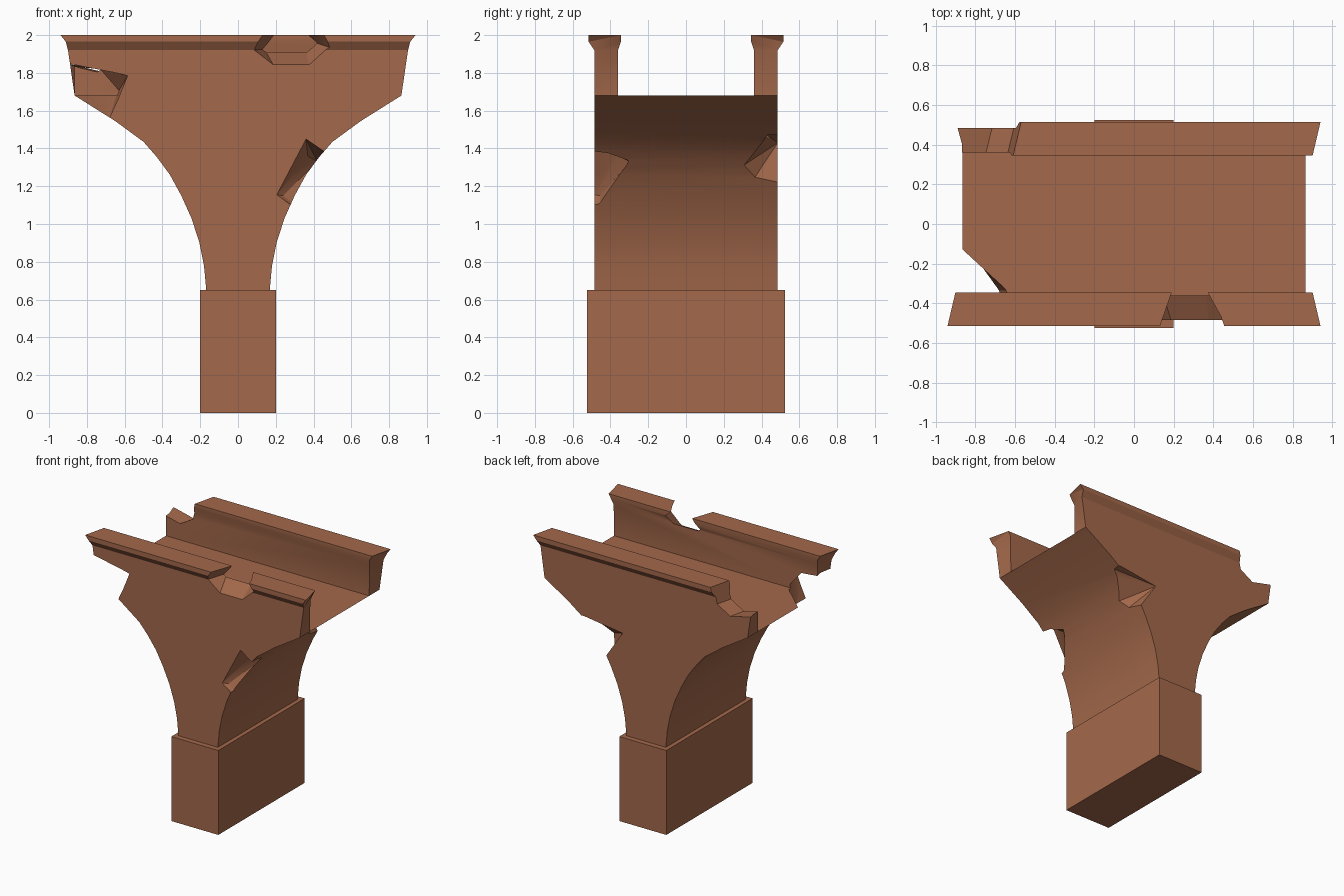
import bpy, bmesh

if "Cube" in bpy.data.objects:
    bpy.data.objects.remove(bpy.data.objects["Cube"])

mat = bpy.data.materials.new("brick_brown")
mat.diffuse_color = (0.37, 0.14, 0.07, 1)
mat.use_nodes = True
mat.node_tree.nodes["Principled BSDF"].inputs["Base Color"].default_value = mat.diffuse_color


def finish(bm, name):
    bmesh.ops.recalc_face_normals(bm, faces=bm.faces)
    me = bpy.data.meshes.new(name)
    bm.to_mesh(me)
    bm.free()
    ob = bpy.data.objects.new(name, me)
    bpy.context.collection.objects.link(ob)
    me.materials.append(mat)
    return ob


def loft(name, ring_a, ring_b):
    """Closed solid between two matching rings of points."""
    bm = bmesh.new()
    a = [bm.verts.new(p) for p in ring_a]
    b = [bm.verts.new(p) for p in ring_b]
    n = len(a)
    for i in range(n):
        j = (i + 1) % n
        bm.faces.new((a[i], a[j], b[j], b[i]))
    caps = [bm.faces.new(a), bm.faces.new(b)]
    bmesh.ops.recalc_face_normals(bm, faces=bm.faces)
    bmesh.ops.triangulate(bm, faces=caps)
    return finish(bm, name)


def hull(name, points):
    bm = bmesh.new()
    for p in points:
        bm.verts.new(p)
    res = bmesh.ops.convex_hull(bm, input=bm.verts)
    loose = [v for v in bm.verts if not v.link_faces]
    bmesh.ops.delete(bm, geom=loose, context='VERTS')
    return finish(bm, name)


def combine(ob, other, op):
    mod = ob.modifiers.new(op.lower(), 'BOOLEAN')
    mod.operation, mod.solver, mod.object = op, 'EXACT', other
    bpy.ops.object.select_all(action='DESELECT')
    bpy.context.view_layer.objects.active = ob
    ob.select_set(True)
    bpy.ops.object.modifier_apply(modifier=mod.name)
    bpy.data.objects.remove(other)


# Flared arch body
half = [(0.165, 0.60), (0.168, 0.65), (0.18, 0.78), (0.204, 0.90), (0.246, 1.03),
        (0.30, 1.15), (0.36, 1.26), (0.43, 1.355), (0.50, 1.435),
        (0.65, 1.545), (0.865, 1.68)]
outline = half + [(-x, z) for x, z in reversed(half)]
arch = loft("bridge_arch", [(x, -0.485, z) for x, z in outline],
            [(x, 0.485, z) for x, z in outline])

# Pier block
rect = [(-0.2, -0.525), (0.2, -0.525), (0.2, 0.525), (-0.2, 0.525)]
combine(arch, loft("pier_block", [(x, y, 0) for x, y in rect],
                   [(x, y, 0.65) for x, y in rect]), 'UNION')

# Parapets with flared caps: y, z and half length of each section point
section = [(0.36, 1.68, 0.865), (0.36, 1.92, 0.868), (0.345, 1.965, 0.88),
           (0.345, 2.0, 0.90), (0.515, 2.0, 0.94), (0.515, 1.965, 0.912),
           (0.485, 1.92, 0.90), (0.485, 1.68, 0.865)]
for s in (-1, 1):
    wall = loft("parapet", [(-x, s * y, z) for y, z, x in section],
                [(x, s * y, z) for y, z, x in section])
    combine(arch, wall, 'UNION')

# Broken back left end of the parapet
gap = [(-0.54, 2.1), (-0.56, 2.0), (-0.59, 1.87), (-0.70, 1.805), (-1.1, 1.90), (-1.1, 2.1)]
chips = [loft("cut_back_parapet", [(x, 0.55, z) for x, z in gap],
              [(x - 0.06, 0.30, z) for x, z in gap])]

# Notch in the top of the front parapet
chips.append(hull("cut_front_parapet", [
    (0.21, -0.33, 2.02), (0.14, -0.33, 1.925), (0.36, -0.33, 1.925), (0.41, -0.33, 1.96), (0.34, -0.33, 2.02),
    (0.14, -0.53, 2.02), (0.07, -0.53, 1.92), (0.20, -0.53, 1.82), (0.38, -0.53, 1.82),
    (0.50, -0.53, 1.93), (0.45, -0.53, 2.02)]))

# Missing front left corner under the parapet
front = [(-0.585, 1.785), (-0.68, 1.585), (-0.73, 1.47), (-1.1, 1.47), (-1.1, 1.885)]
chips.append(hull("cut_front_corner",
                  [(x, y, z) for x, z in front for y in (-0.485, -0.6)] +
                  [(-0.64, -0.335, 1.69), (-0.73, -0.36, 1.82), (-0.70, -0.335, 1.5),
                   (-1.09, 0.08, 1.75), (-1.09, 0.08, 1.4)]))

# Chip in the front right arch edge
edge = [(0.36, 1.45), (0.205, 1.155), (0.40, 1.035), (0.60, 1.285)]
chips.append(hull("cut_front_edge",
                  [(x, y, z) for x, z in edge for y in (-0.486, -0.6)] +
                  [(0.37, -0.36, 1.36), (0.24, -0.455, 1.15), (0.42, -0.295, 1.33),
                   (0.6, -0.295, 1.25), (0.38, -0.45, 1.03)]))

# Chip in the back right arch edge
edge = [(0.53, 1.475), (0.20, 1.43), (0.34, 1.22), (0.60, 1.20), (0.70, 1.47)]
chips.append(hull("cut_back_edge",
                  [(x, y, z) for x, z in edge for y in (0.486, 0.6)] +
                  [(0.40, 0.305, 1.31), (0.36, 0.36, 1.24), (0.55, 0.305, 1.31), (0.54, 0.43, 1.47)]))

for chip in chips:
    combine(arch, chip, 'DIFFERENCE')

bpy.ops.object.shade_smooth_by_angle(angle=0.4)
